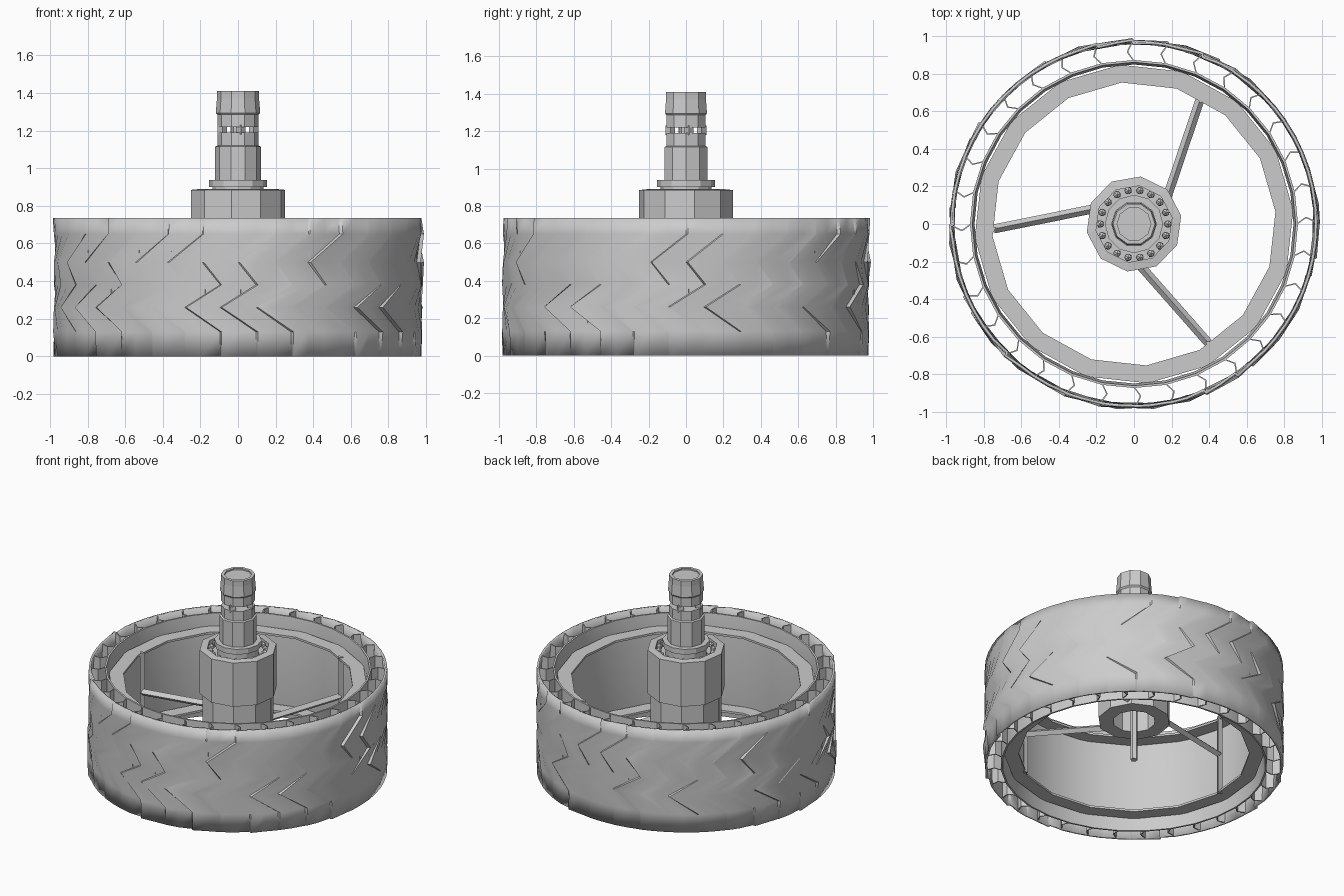
import bpy, bmesh, math, random
from mathutils import Matrix, Vector

random.seed(4)
cube = bpy.data.objects.get("Cube")
if cube:
    bpy.data.objects.remove(cube)

grey = bpy.data.materials.new("plain grey")
grey.use_nodes = True
grey.diffuse_color = (0.6, 0.6, 0.6, 1)
grey.node_tree.nodes["Principled BSDF"].inputs["Base Color"].default_value = (0.6, 0.6, 0.6, 1)


def polar(r, deg, z):
    a = math.radians(deg)
    return Vector((r * math.cos(a), r * math.sin(a), z))


def finish(name, bm, smooth=None):
    bmesh.ops.recalc_face_normals(bm, faces=bm.faces)
    mesh = bpy.data.meshes.new(name)
    bm.to_mesh(mesh)
    bm.free()
    mesh.materials.append(grey)
    ob = bpy.data.objects.new(name, mesh)
    bpy.context.collection.objects.link(ob)
    if smooth:
        bpy.ops.object.select_all(action='DESELECT')
        ob.select_set(True)
        bpy.context.view_layer.objects.active = ob
        bpy.ops.object.shade_smooth_by_angle(angle=math.radians(smooth))
    return ob


def lathe(name, profile, sides, closed=True, turn=0, smooth=None):
    """Spin an (r, z) profile around the axle; r = 0 ends make solid caps."""
    bm = bmesh.new()
    rings = [[bm.verts.new(polar(r, turn + 360 * i / sides, z)) for i in range(sides)]
             for r, z in profile]
    pairs = list(zip(rings, rings[1:])) + ([(rings[-1], rings[0])] if closed else [])
    for a, b in pairs:
        for i in range(sides):
            j = (i + 1) % sides
            bm.faces.new((a[i], a[j], b[j], b[i]))
    if not closed:
        bm.faces.new(rings[0])
        bm.faces.new(rings[-1])
    return finish(name, bm, smooth)


def rod(name, start, end, radius, sides):
    bm = bmesh.new()
    d = end - start
    m = Matrix.Translation((start + end) / 2) @ d.to_track_quat('Z', 'Y').to_matrix().to_4x4()
    bmesh.ops.create_cone(bm, cap_ends=True, segments=sides, radius1=radius,
                          radius2=radius, depth=d.length, matrix=m)
    return finish(name, bm)


# Tread band: overlapping chevron tiles, some lifted along their leading edge
PITCHES = 32
STEP = 360 / PITCHES
path = [(0, 0.5), (0.13, 0.5), (0.26, -0.5), (0.38, 0.5), (0.5, 0), (0.65, 1), (0.735, 1)]
bm = bmesh.new()
columns = []
for i in range(PITCHES):
    lift = [random.choice((0.0, 0.0, 0.002, 0.016)) for _ in path]
    for shift, side in ((0, -1), (0.05, 1), (0.5, 0)):
        col = []
        for k, (z, off) in enumerate(path):
            base = 0.975 if k in (0, len(path) - 1) else 0.979
            r = base + side * lift[k] * 0.6
            col.append(bm.verts.new(polar(r, (i + off + shift) * STEP, z)))
        columns.append(col)
for a, b in zip(columns, columns[1:] + columns[:1]):
    for k in range(len(path) - 1):
        bm.faces.new((a[k], b[k], b[k + 1], a[k + 1]))
tread = finish("tread_band", bm, 25)
shell = tread.modifiers.new("thickness", 'SOLIDIFY')
shell.thickness = 0.015
shell.offset = -1

# Inner band of the tyre
lathe("inner_band", [(0.872, 0), (0.872, 0.735), (0.86, 0.735), (0.848, 0.64),
                     (0.848, 0.095), (0.86, 0)], 32, smooth=30)

# Bent flexible webs between the two bands
bm = bmesh.new()
web = [(0.866, 0), (0.915, 2.2), (0.968, 0.6)]
for i in range(PITCHES):
    def web_ring(z):
        front = [(r, a - 0.25) for r, a in web]
        back = [(r, a + 0.25) for r, a in reversed(web)]
        return [bm.verts.new(polar(r, a + i * STEP, z)) for r, a in front + back]
    low, high = web_ring(0.004), web_ring(0.731)
    for k in range(6):
        n = (k + 1) % 6
        bm.faces.new((low[k], low[n], high[n], high[k]))
    for ring in (low, high):
        bm.faces.new((ring[0], ring[1], ring[4], ring[5]))
        bm.faces.new((ring[1], ring[2], ring[3], ring[4]))
finish("tyre_webs", bm)

# Rim flanges
for name, z in (("upper_flange", 0.635), ("lower_flange", 0.085)):
    lathe(name, [(0.85, z), (0.85, z + 0.015), (0.755, z + 0.015), (0.755, z)], 16, turn=5)

# Three offset spokes, each ending in a three-sided post joining the flanges
for n in range(3):
    end = 62 + 120 * n
    rod(f"spoke_{n + 1}", polar(0.2, end - 28, 0.37), polar(0.745, end, 0.37), 0.024, 4)
    rod(f"rim_post_{n + 1}", polar(0.75, end, 0.08), polar(0.75, end, 0.655), 0.022, 3)

# Hub: wide upper housing, slimmer lower housing, hollow underneath
lathe("upper_housing", [(0.14, 0.57), (0.255, 0.57), (0.255, 0.885), (0.205, 0.89),
                        (0.205, 0.83), (0.14, 0.83)], 10, turn=10)
lathe("lower_housing", [(0.14, 0.33), (0.238, 0.33), (0.238, 0.58), (0.14, 0.58)], 10, turn=10)
lathe("housing_plate", [(0.2, 0.6), (0.2, 0.64)], 10, closed=False)
rod("axle_pin", Vector((0, 0, 0.04)), Vector((0, 0, 0.62)), 0.024, 6)

# Bearing in the top of the hub
bm = bmesh.new()
for i in range(18):
    bmesh.ops.create_icosphere(bm, subdivisions=1, radius=0.022,
                               matrix=Matrix.Translation(polar(0.18, 20 * i, 0.865)))
finish("bearing_balls", bm)

# Shaft: collar, stepped barrel, slotted waist and cap
lathe("shaft_collar", [(0.135, 0.8), (0.135, 0.9), (0.155, 0.9), (0.155, 0.938)],
      12, closed=False)
lathe("shaft_barrel", [(0.122, 0.93), (0.122, 1.115), (0.11, 1.12), (0.11, 1.19)],
      10, closed=False)
lathe("shaft_core", [(0.035, 1.18), (0.035, 1.23)], 8, closed=False)
for n in range(4):
    a = 90 * n + 10
    rod(f"slot_pillar_{n + 1}", polar(0.085, a, 1.18), polar(0.085, a, 1.23), 0.026, 4)
lathe("shaft_upper", [(0.11, 1.22), (0.11, 1.285), (0.118, 1.295), (0.112, 1.37)],
      10, closed=False)
lathe("shaft_cap", [(0.112, 1.37), (0.112, 1.41), (0.09, 1.41), (0.09, 1.4)],
      10, closed=False)
